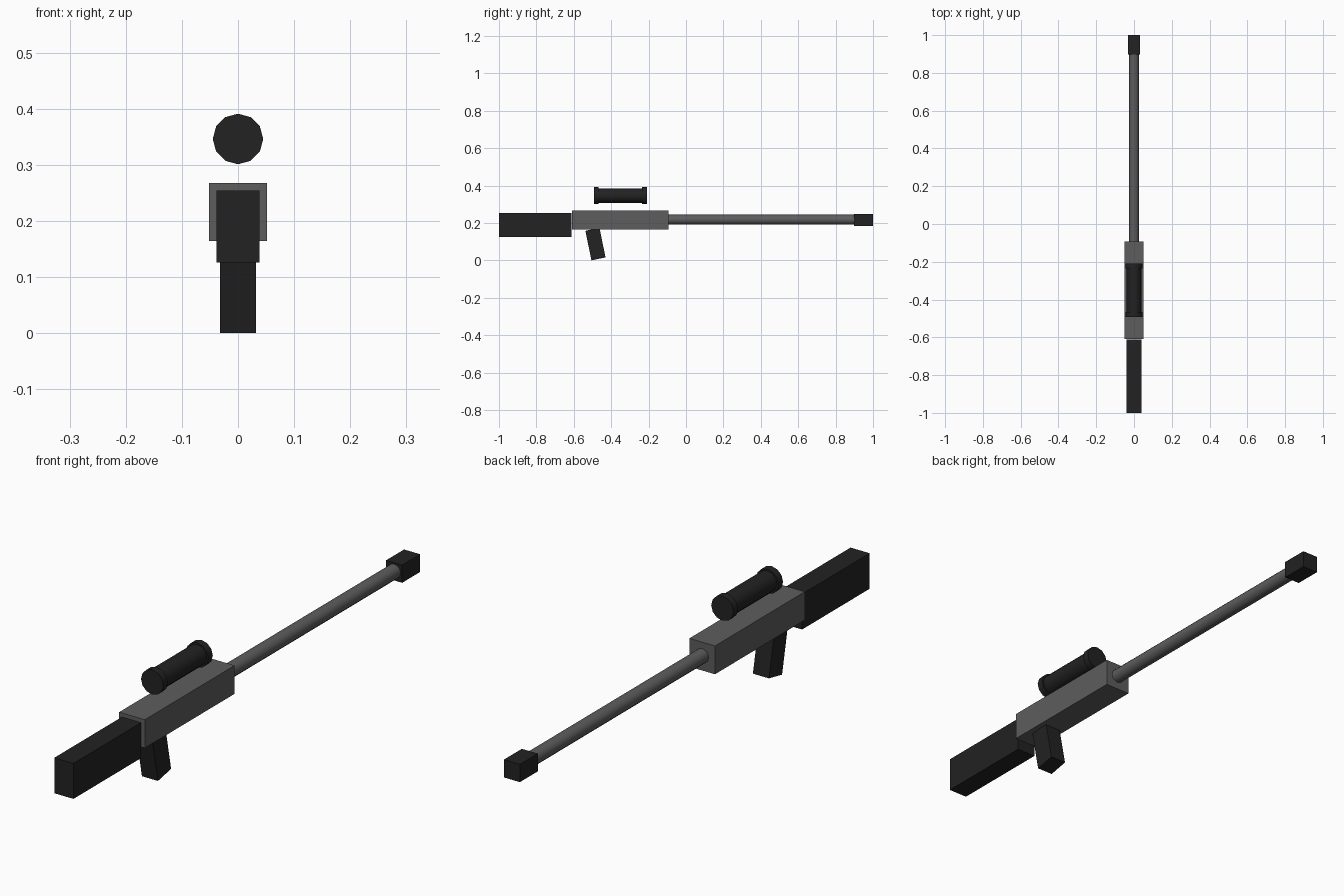
import bpy, math

if "Cube" in bpy.data.objects:
    bpy.data.objects.remove(bpy.data.objects["Cube"])


def material(name, v):
    m = bpy.data.materials.new(name)
    m.diffuse_color = (v, v, v, 1)
    m.use_nodes = True
    m.node_tree.nodes["Principled BSDF"].inputs["Base Color"].default_value = m.diffuse_color
    return m


DARK = material("dark_polymer", 0.016)
STEEL = material("gun_grey", 0.11)


def box(name, center, size, mat, tilt=0.0):
    bpy.ops.mesh.primitive_cube_add(size=1, location=center)
    o = bpy.context.object
    o.name = name
    o.scale = size
    bpy.ops.object.transform_apply(location=False, rotation=False, scale=True)
    o.rotation_euler.x = tilt
    o.data.materials.append(mat)


def tube(name, radius, y0, y1, z, mat):
    bpy.ops.mesh.primitive_cylinder_add(
        vertices=12, radius=radius, depth=y1 - y0,
        location=(0, (y0 + y1) / 2, z), rotation=(math.pi / 2, 0, 0))
    o = bpy.context.object
    o.name = name
    o.data.materials.append(mat)
    bpy.ops.object.shade_smooth_by_angle(angle=math.radians(40))


# Body
box("receiver", (0, -0.351, 0.216), (0.103, 0.516, 0.103), STEEL)
box("stock", (0, -0.806, 0.19), (0.077, 0.388, 0.129), DARK)
box("grip", (0, -0.484, 0.0868), (0.0645, 0.077, 0.161), DARK, tilt=0.2)

# Barrel and muzzle
tube("barrel", 0.026, -0.095, 0.94, 0.218, STEEL)
box("muzzle_brake", (0, 0.9485, 0.217), (0.0645, 0.103, 0.0645), DARK)

# Scope with a rim centred on each end
SCOPE_Y, SCOPE_Z, HALF = -0.351, 0.346, 0.129
tube("scope_tube", 0.0387, SCOPE_Y - HALF, SCOPE_Y + HALF, SCOPE_Z, DARK)
for name, s in (("scope_rear_rim", -1), ("scope_front_rim", 1)):
    y = SCOPE_Y + s * HALF
    tube(name, 0.045, y - 0.013, y + 0.013, SCOPE_Z, DARK)
